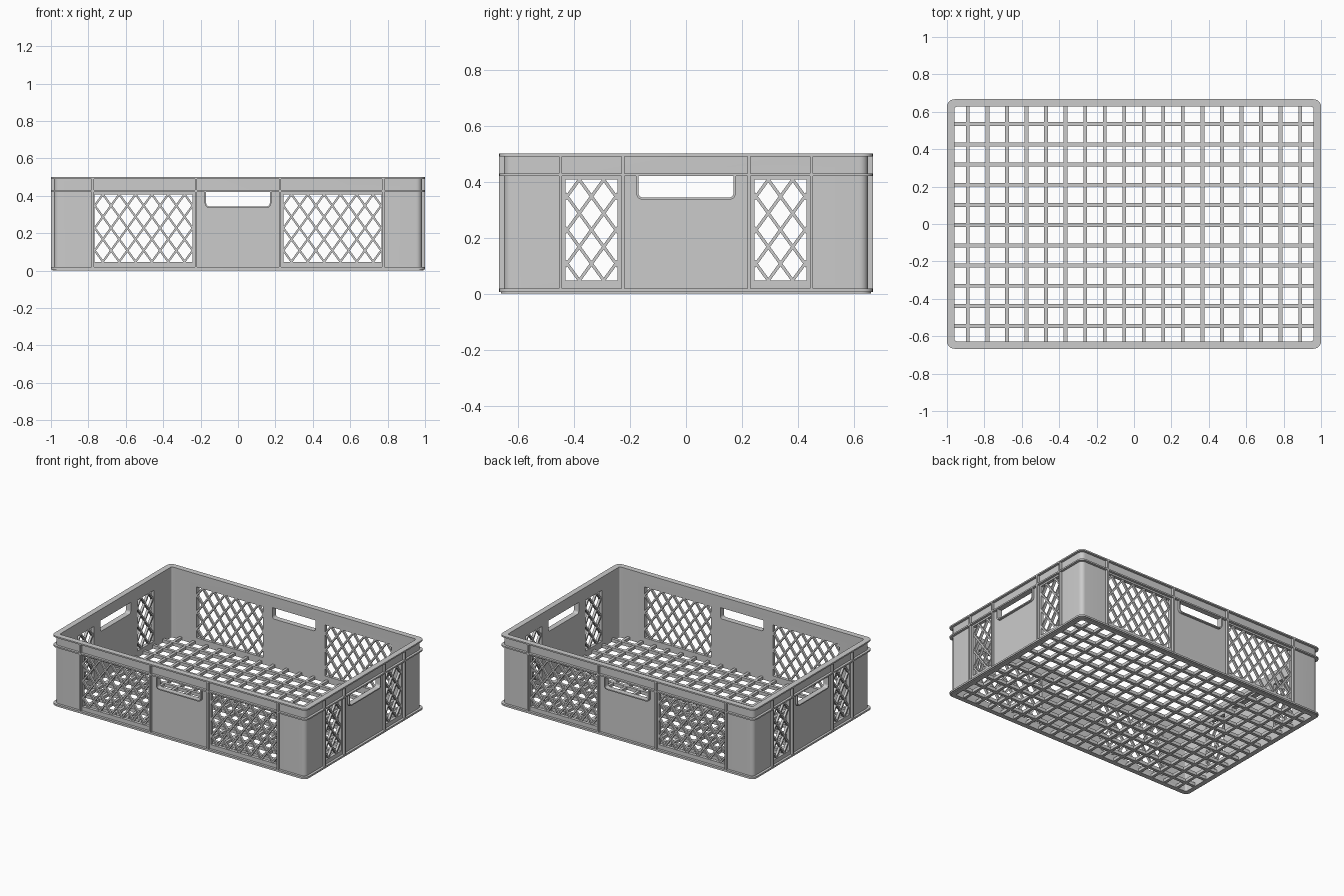
import bpy, bmesh
from math import sin, cos, pi, hypot
from mathutils import Matrix

if "Cube" in bpy.data.objects:
    bpy.data.objects.remove(bpy.data.objects["Cube"])

HX, HY = 1.0, 0.667          # half sizes of the outer flanges
WALL_OUT, WALL_IN = 0.017, 0.04   # insets of the wall faces


def make_object(name, bm):
    bmesh.ops.recalc_face_normals(bm, faces=bm.faces)
    mesh = bpy.data.meshes.new(name)
    bm.to_mesh(mesh)
    bm.free()
    obj = bpy.data.objects.new(name, mesh)
    bpy.context.collection.objects.link(obj)
    return obj


def smooth(obj):
    bpy.ops.object.select_all(action='DESELECT')
    obj.select_set(True)
    bpy.context.view_layer.objects.active = obj
    bpy.ops.object.shade_smooth_by_angle()


def rounded(inset, radius, n=6):
    pts = []
    for q, (sx, sy) in enumerate([(1, 1), (-1, 1), (-1, -1), (1, -1)]):
        cx, cy = sx * (HX - inset - radius), sy * (HY - inset - radius)
        for i in range(n + 1):
            a = (q + i / n) * pi / 2
            pts.append((cx + radius * cos(a), cy + radius * sin(a)))
    return pts


def ring(name, outer, inner, z0, z1):
    """Rounded rectangular band between two outlines."""
    bm = bmesh.new()
    loops = [[bm.verts.new((x, y, z)) for x, y in p]
             for p, z in ((outer, z0), (outer, z1), (inner, z1), (inner, z0))]
    n = len(outer)
    for k in range(4):
        a, b = loops[k], loops[(k + 1) % 4]
        for i in range(n):
            j = (i + 1) % n
            bm.faces.new((a[i], a[j], b[j], b[i]))
    obj = make_object(name, bm)
    smooth(obj)
    return obj


def prism(bm, pts, side, in0, in1):
    """Extrude a (u, z) outline through one wall; side 0 = front, then every 90 degrees."""
    half = HY if side % 2 == 0 else HX
    rot = Matrix.Rotation(side * pi / 2, 3, 'Z')
    from mathutils import Vector
    a, b = [[bm.verts.new(rot @ Vector((u, -(half - d), z))) for u, z in pts] for d in (in0, in1)]
    bm.faces.new(a)
    bm.faces.new(b[::-1])
    n = len(pts)
    for i in range(n):
        j = (i + 1) % n
        bm.faces.new((a[i], b[i], b[j], a[j]))


def rect(u0, u1, z0, z1):
    return [(u0, z0), (u1, z0), (u1, z1), (u0, z1)]


def u_shape(w, zb, zt, r, n=5):
    """Open-topped outline with rounded lower corners."""
    left = [(-w + r - r * cos(i / n * pi / 2), zb + r - r * sin(i / n * pi / 2)) for i in range(n + 1)]
    return [(-w, zt)] + left + [(-u, z) for u, z in reversed(left)] + [(w, zt)]


# per side type: rib positions and mesh window extents
RIBS = [(0.225, 0.776), (0.225, 0.448)]
WINDOWS = [(0.242, 0.766), (0.245, 0.43)]
WZ0, WZ1 = 0.047, 0.408

# wall with handle and window openings
wall = ring("wall", rounded(WALL_OUT, 0.03), rounded(WALL_IN, 0.012), 0.018, 0.49)
bm = bmesh.new()
for side in range(4):
    prism(bm, u_shape(0.17, 0.343, 0.421, 0.018), side, -0.05, 0.1)
    w0, w1 = WINDOWS[side % 2]
    for a, b in ((w0, w1), (-w1, -w0)):
        prism(bm, rect(a, b, WZ0, WZ1), side, -0.05, 0.1)
cutter = make_object("opening_cutter", bm)
cutter.hide_render = True
mod = wall.modifiers.new("openings", 'BOOLEAN')
mod.operation, mod.solver, mod.object = 'DIFFERENCE', 'EXACT', cutter
bpy.context.view_layer.objects.active = wall
bpy.ops.object.modifier_apply(modifier=mod.name)
bpy.data.objects.remove(cutter)
smooth(wall)

# horizontal flanges
ring("top_rim", rounded(0, 0.04), rounded(WALL_IN, 0.012), 0.49, 0.5)
ring("middle_flange", rounded(0, 0.04), rounded(0.03, 0.02), 0.42, 0.43)
ring("base_flange", rounded(0, 0.04), rounded(WALL_IN, 0.012), 0.006, 0.018)
ring("base_foot", rounded(0.007, 0.035), rounded(WALL_IN, 0.012), 0.0, 0.006)

# vertical ribs
bm = bmesh.new()
for side in range(4):
    for u in RIBS[side % 2]:
        for s in (-1, 1):
            prism(bm, rect(s * u - 0.006, s * u + 0.006, 0.015, 0.492), side, -0.0005, 0.03)
make_object("vertical_ribs", bm)

# raised collars around the handles
bm = bmesh.new()
for side in range(4):
    outline = u_shape(0.178, 0.335, 0.422, 0.025) + u_shape(0.17, 0.343, 0.422, 0.018)[::-1]
    prism(bm, outline, side, 0.001, 0.03)
smooth(make_object("handle_collars", bm))

# diagonal lattice in the windows
DW, DH, BAR = 0.0873, 0.12, 0.0055


def lattice(bm, side, u0, u1):
    length = hypot(DW, DH)
    du, dz = DW / length, DH / length
    zc, uc = (WZ0 + WZ1) / 2, (u0 + u1) / 2
    for s in (-1, 1):
        for k in range(-12, 13):
            # line u = c + s * (z - zc) * DW / DH, clipped to the window
            c = uc + k * DW
            ts = sorted(((u0 - c) / (s * du), (u1 - c) / (s * du)))
            t0 = max(ts[0], (WZ0 - zc) / dz) - 0.004
            t1 = min(ts[1], (WZ1 - zc) / dz) + 0.004
            if t1 - t0 < 0.02:
                continue
            nu, nz = dz * BAR, -s * du * BAR
            prism(bm, [(c + s * du * t + m * nu, zc + dz * t + m * nz)
                       for t, m in ((t0, -1), (t0, 1), (t1, 1), (t1, -1))],
                  side, WALL_OUT + 0.003, WALL_IN - 0.003)


bm = bmesh.new()
for side in range(4):
    w0, w1 = WINDOWS[side % 2]
    lattice(bm, side, w0, w1)
    lattice(bm, side, -w1, -w0)
make_object("window_lattice", bm)

# floor grid bars
def bars(name, centres_sizes):
    bm = bmesh.new()
    for (x, y, z), size in centres_sizes:
        bmesh.ops.create_cube(bm, size=1, matrix=Matrix.Translation((x, y, z)) @ Matrix.Diagonal((*size, 1)))
    make_object(name, bm)


bars("floor_bars_long", [((0, 0.108 * j - 0.006, 0.0125), (1.94, 0.021, 0.023)) for j in range(-5, 6)])
bars("floor_bars_cross", [((0.1045 * (i - 8.5), 0, 0.0115), (0.02, 1.27, 0.021)) for i in range(18)])
